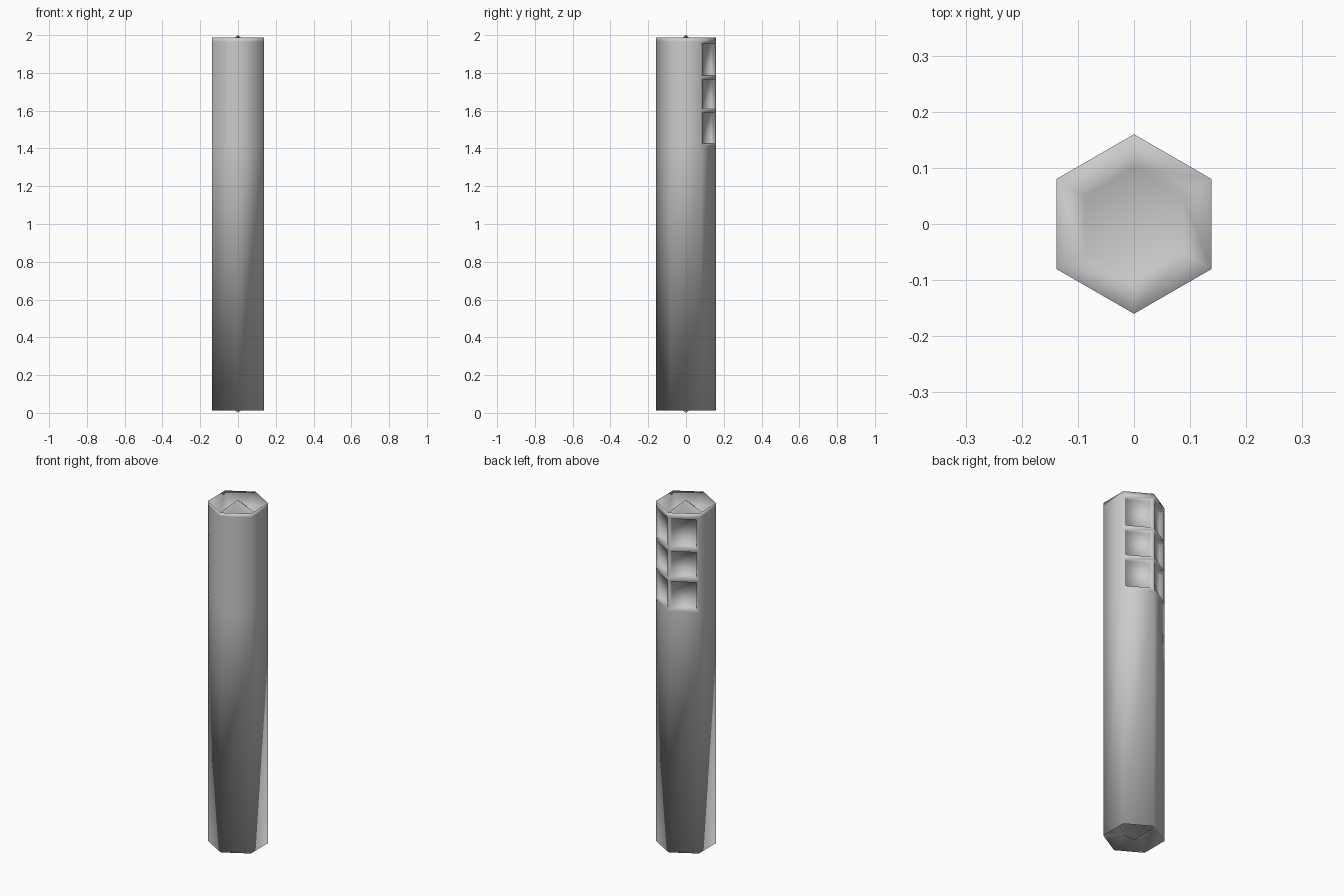
import bpy, bmesh, math

if "Cube" in bpy.data.objects:
    bpy.data.objects.remove(bpy.data.objects["Cube"])

R = 0.16      # corner radius of the hexagon
SIDES = 6

bm = bmesh.new()


def hex_ring(radius, z):
    """Hexagon with corners on the y axis."""
    return [bm.verts.new((radius * math.cos(math.radians(30 + 60 * i)),
                          radius * math.sin(math.radians(30 + 60 * i)), z))
            for i in range(SIDES)]


# rings from the lower socket, up the shaft, into the upper socket
levels = [(0.10, 0.08), (R, 0.012), (R, 1.415), (R, 1.60), (R, 1.775),
          (R, 1.965), (R, 1.988), (0.10, 1.92)]
rings = [hex_ring(r, z) for r, z in levels]
windows = []
for k in range(len(rings) - 1):
    for i in range(SIDES):
        j = (i + 1) % SIDES
        f = bm.faces.new((rings[k][i], rings[k][j], rings[k + 1][j], rings[k + 1][i]))
        # both back faces carry three recessed panels
        if k in (2, 3, 4) and i in (0, 1):
            windows.append(f)

# pointed cones that close the sockets
for ring, z in ((rings[0], 0.0), (rings[-1], 2.0)):
    tip = bm.verts.new((0, 0, z))
    for i in range(SIDES):
        bm.faces.new((ring[i], ring[(i + 1) % SIDES], tip))

bmesh.ops.recalc_face_normals(bm, faces=bm.faces)

# recessed panels
bmesh.ops.inset_individual(bm, faces=windows, thickness=0.018, depth=0)
bmesh.ops.inset_individual(bm, faces=windows, thickness=0.003, depth=-0.02)

for f in bm.faces:
    f.smooth = True

mesh = bpy.data.meshes.new("hexagonal_shaft")
bm.to_mesh(mesh)
bm.free()
bpy.context.collection.objects.link(bpy.data.objects.new("hexagonal_shaft", mesh))
